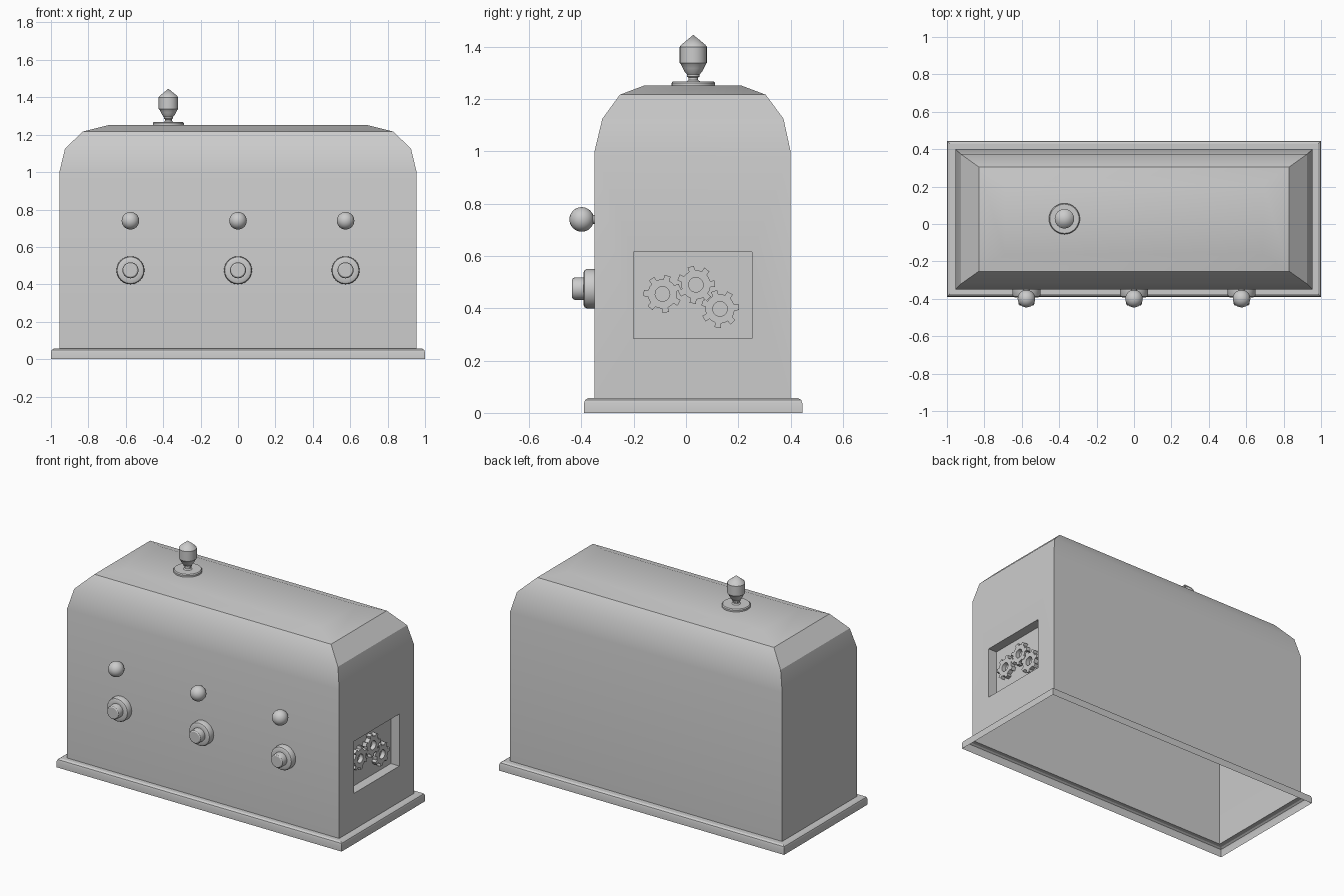
import bpy, bmesh
from math import pi, cos, sin, radians
from mathutils import Matrix

if "Cube" in bpy.data.objects:
    bpy.data.objects.remove(bpy.data.objects["Cube"])


def finish(bm, name, angle=30, fix=True):
    bmesh.ops.remove_doubles(bm, verts=bm.verts, dist=1e-5)
    if fix:
        bmesh.ops.recalc_face_normals(bm, faces=bm.faces)
    me = bpy.data.meshes.new(name)
    bm.to_mesh(me)
    bm.free()
    ob = bpy.data.objects.new(name, me)
    bpy.context.collection.objects.link(ob)
    bpy.ops.object.select_all(action='DESELECT')
    ob.select_set(True)
    bpy.context.view_layer.objects.active = ob
    bpy.ops.object.shade_smooth_by_angle(angle=radians(angle))
    return ob


def loft(bm, rings):
    """Rectangular rings: (half width x, front y, back y, z), bottom to top."""
    loops = [[bm.verts.new(p) for p in
              ((-x, f, z), (x, f, z), (x, b, z), (-x, b, z))] for x, f, b, z in rings]
    faces = []
    for lo, hi in zip(loops, loops[1:]):
        for i in range(4):
            j = (i + 1) % 4
            faces.append(bm.faces.new((lo[i], lo[j], hi[j], hi[i])))
    return loops, faces


def lathe(name, profile, matrix, n=24):
    """Turn an (r, z) profile around z, then place it."""
    bm = bmesh.new()
    rings = [[bm.verts.new((r * cos(2 * pi * i / n), r * sin(2 * pi * i / n), z))
              for i in range(n)] for r, z in profile]
    for lo, hi in zip(rings, rings[1:]):
        for i in range(n):
            j = (i + 1) % n
            bm.faces.new((lo[i], lo[j], hi[j], hi[i]))
    bm.transform(matrix)
    bmesh.ops.dissolve_degenerate(bm, dist=1e-6, edges=bm.edges)
    return finish(bm, name)


# Open-bottomed plinth skirt
bm = bmesh.new()
loft(bm, [(1.0, -0.39, 0.445, 0), (1.0, -0.39, 0.445, 0.037),
          (0.996, -0.386, 0.441, 0.049), (0.985, -0.375, 0.43, 0.056),
          (0.955, -0.35, 0.40, 0.056)])
finish(bm, "base_skirt", fix=False)

# Casing with stepped, rounded roof
bm = bmesh.new()
loops, faces = loft(bm, [(0.955, -0.35, 0.40, 0.056), (0.955, -0.35, 0.40, 1.0),
                         (0.925, -0.32, 0.373, 1.125), (0.83, -0.253, 0.305, 1.217),
                         (0.69, -0.16, 0.212, 1.252)])
bm.faces.new(loops[-1])
# Recessed gear window in the right wall
wall = faces[1]
bmesh.ops.inset_individual(bm, faces=[wall], thickness=0.1)
for v in wall.verts:
    v.co.y = -0.20 if v.co.y < 0.025 else 0.253
    v.co.z = 0.285 if v.co.z < 0.5 else 0.615
back = bmesh.ops.extrude_discrete_faces(bm, faces=[wall])["faces"][0]
for v in back.verts:
    v.co.x -= 0.06
finish(bm, "casing", fix=False)


# Gears mounted in the window
def gear(name, y, z, phase, teeth=7):
    bm = bmesh.new()
    step = 2 * pi / teeth
    outline = []
    for t in range(teeth):
        a = phase + t * step
        outline += [(0.056, a - 0.21), (0.073, a - 0.17), (0.073, a + 0.17),
                    (0.056, a + 0.21), (0.056, a + step / 2)]
    n = len(outline)
    x0, x1 = 0.895, 0.922

    def ring(x, hole):
        return [bm.verts.new((x, y + (0.028 if hole else r) * cos(a),
                              z + (0.028 if hole else r) * sin(a))) for r, a in outline]
    rings = [ring(x0, True), ring(x0, False), ring(x1, False), ring(x1, True)]
    for k in range(4):
        lo, hi = rings[k], rings[(k + 1) % 4]
        for i in range(n):
            j = (i + 1) % n
            bm.faces.new((lo[i], lo[j], hi[j], hi[i]))
    finish(bm, name)


for i, (y, z, ph) in enumerate([(-0.09, 0.455, 0.4), (0.038, 0.49, 0.95), (0.13, 0.398, 0.1)]):
    gear(f"gear_{i + 1}", y, z, ph)

# Front controls: ball lamps on stubs above stepped dials
to_front = Matrix.Rotation(pi / 2, 4, 'X')
for i, x in enumerate((-0.575, 0, 0.575)):
    place = Matrix.Translation((x, -0.35, 0.74)) @ to_front
    lathe(f"lamp_stub_{i + 1}", [(0.017, 0), (0.017, 0.02)], place, 16)
    bm = bmesh.new()
    bmesh.ops.create_uvsphere(bm, u_segments=24, v_segments=16, radius=0.047)
    bm.transform(Matrix.Translation((x, -0.399, 0.74)))
    finish(bm, f"lamp_ball_{i + 1}")
    lathe(f"dial_{i + 1}",
          [(0.075, 0), (0.075, 0.03), (0.071, 0.038), (0.063, 0.042), (0.043, 0.042),
           (0.043, 0.075), (0.040, 0.082), (0.034, 0.086), (0, 0.086)],
          Matrix.Translation((x, -0.35, 0.475)) @ to_front)

# Finial on the roof
spot = Matrix.Translation((-0.372, 0.028, 0))
lathe("finial_plate", [(0.083, 1.25), (0.083, 1.262), (0.078, 1.268), (0, 1.268)], spot, 32)
lathe("finial", [(0.028, 1.266), (0.018, 1.274), (0.018, 1.282), (0.024, 1.286), (0.024, 1.294),
                 (0.034, 1.306), (0.040, 1.318), (0.048, 1.334), (0.052, 1.338),
                 (0.052, 1.400), (0.046, 1.408), (0, 1.446)], spot)
